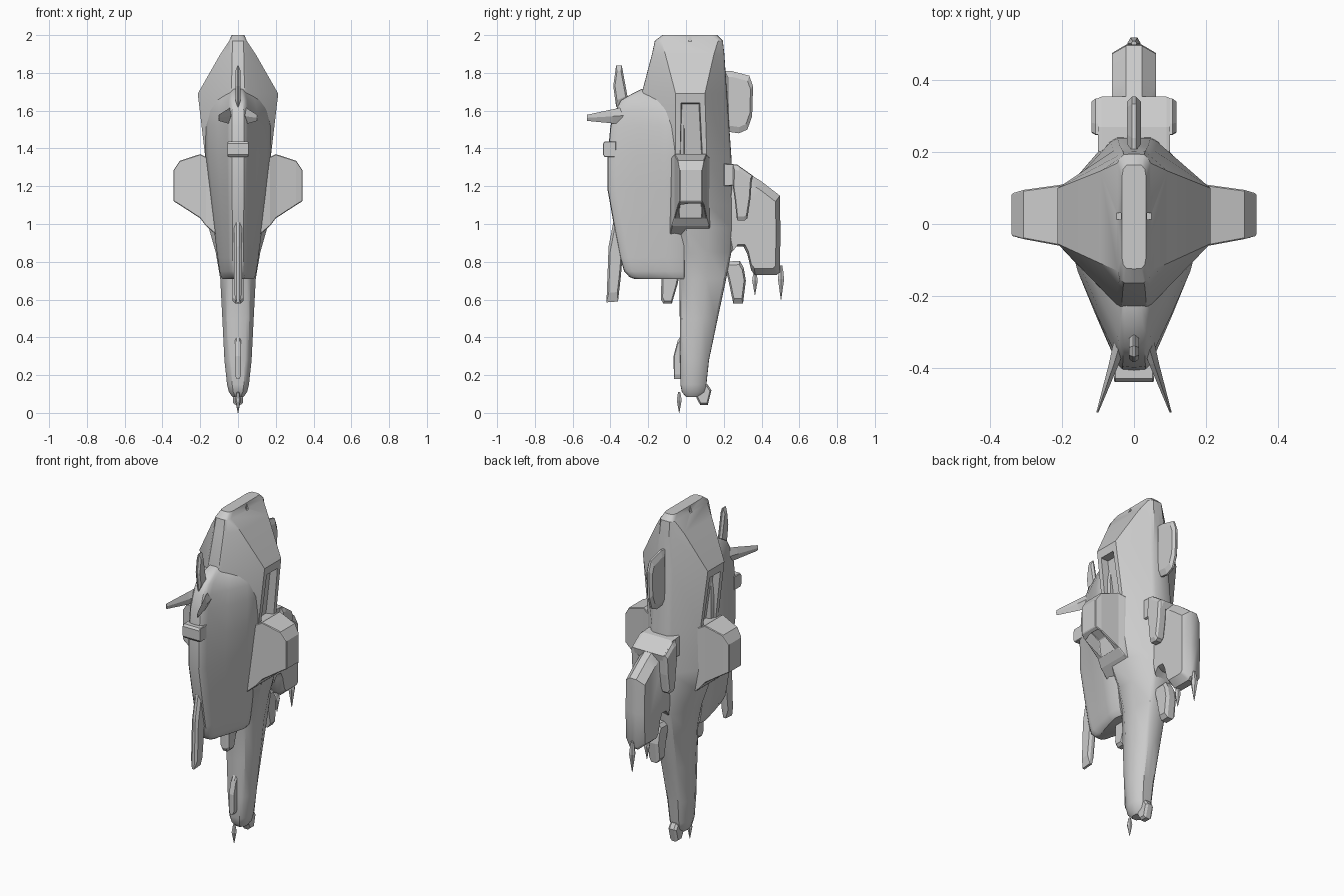
import bpy, bmesh, math


def loft(name, rings, smooth=35, mirror=False):
    """Skin a list of equal-length closed rings and cap both ends."""
    bm = bmesh.new()
    vs = [[bm.verts.new(p) for p in r] for r in rings]
    n = len(rings[0])
    for a, b in zip(vs, vs[1:]):
        for i in range(n):
            j = (i + 1) % n
            bm.faces.new((a[i], a[j], b[j], b[i]))
    bm.faces.new(vs[0])
    bm.faces.new(vs[-1])
    bmesh.ops.recalc_face_normals(bm, faces=bm.faces)
    me = bpy.data.meshes.new(name)
    bm.to_mesh(me)
    bm.free()
    ob = bpy.data.objects.new(name, me)
    bpy.context.collection.objects.link(ob)
    if mirror:
        m = ob.modifiers.new("mirror", 'MIRROR')
        m.use_mirror_merge = False
    if smooth:
        shade(ob, smooth)
    return ob


def shade(ob, angle):
    bpy.ops.object.select_all(action='DESELECT')
    ob.select_set(True)
    bpy.context.view_layer.objects.active = ob
    bpy.ops.object.shade_smooth_by_angle(angle=math.radians(angle))


def plate(name, pts, half, cham=0.5, shrink=0.75, x=0.0, mirror=False, smooth=0):
    """Side-view (y, z) outline thickened along x with chamfered faces."""
    cy = sum(p[0] for p in pts) / len(pts)
    cz = sum(p[1] for p in pts) / len(pts)
    rings = []
    for dx, s in ((-half, shrink), (-half * cham, 1), (half * cham, 1), (half, shrink)):
        rings.append([(x + dx, cy + (p[0] - cy) * s, cz + (p[1] - cz) * s) for p in pts])
    return loft(name, rings, smooth, mirror)


def spike(name, y, z0, z1, r):
    rings = []
    for t, k in ((0, .08), (.6, 1), (.85, .7), (1, .4)):
        z = z0 + (z1 - z0) * t
        rings.append([(r * k * math.cos(a * math.pi / 3), y + r * k * math.sin(a * math.pi / 3), z)
                      for a in range(6)])
    return loft(name, rings, 0)


def section(half, z):
    """Mirror a half outline (front centre to rear centre) into a ring."""
    return [(x, y, z) for x, y in half] + [(-x, y, z) for x, y in half[-2:0:-1]]


def cut(ob, cutter):
    m = ob.modifiers.new("cut", 'BOOLEAN')
    m.operation = 'DIFFERENCE'
    m.object = cutter
    bpy.context.view_layer.objects.active = ob
    bpy.ops.object.modifier_apply(modifier="cut")
    bpy.data.objects.remove(cutter)


# main hull and tail: z, front y, front w, side w, side y front/rear, rear y, rear w
main = [(2.0, -.125, .030, .034, -.09, .13, .165, .030),
        (1.97, -.165, .040, .046, -.13, .17, .195, .040),
        (1.90, -.180, .044, .093, -.11, .148, .203, .044),
        (1.69, -.235, .050, .213, -.055, .10, .217, .056),
        (1.36, -.230, .060, .174, -.055, .11, .240, .066),
        (1.10, -.150, .070, .170, -.03, .12, .250, .068),
        (0.98, -.100, .075, .155, .00, .12, .250, .068),
        (0.85, -.060, .072, .118, .02, .12, .240, .064),
        (0.71, -.035, .065, .094, .03, .11, .213, .058),
        (0.50, -.033, .060, .083, .03, .09, .168, .052),
        (0.28, -.031, .054, .072, .02, .07, .122, .046),
        (0.15, -.030, .044, .058, .02, .06, .108, .040),
        (0.11, -.022, .036, .048, .02, .06, .100, .032),
        (0.085, .000, .020, .030, .02, .05, .080, .020)]
hull = loft("main_hull", [section([(0, f), (fw * .7, f + .001), (fw, f + .012), (sw, sf), (sw, sr),
                                   (rw, r - .012), (rw * .7, r - .001), (0, r)], z)
                          for z, f, fw, sw, sf, sr, r, rw in main], 0)

# side intake recesses and ridge notches
for s in (1, -1):
    rings = []
    for z, x0, x1, ya, yb in ((1.655, .165, .3, -.037, .083), (1.37, .125, .3, -.042, .098)):
        rings.append([(s * x0, ya + .015, z - .02), (s * x1, ya, z), (s * x1, yb, z), (s * x0, yb - .015, z - .02)])
    cut(hull, loft("intake_cutter", rings, 0))
    cut(hull, loft("notch_cutter", [[(s * .036, .012, z), (s * .08, .012, z), (s * .08, .03, z),
                                     (s * .036, .03, z)] for z in (1.965, 2.05)], 0))
shade(hull, 32)

# deep forward hull: z, front y, keel w, side w
fore = [(1.715, -.235, .030, .08), (1.69, -.285, .038, .115), (1.655, -.345, .044, .145),
        (1.60, -.375, .047, .165), (1.52, -.400, .049, .176), (1.36, -.415, .050, .173),
        (1.18, -.415, .048, .152), (1.00, -.383, .046, .131), (0.82, -.348, .044, .108),
        (0.75, -.328, .042, .098), (0.72, -.300, .036, .090), (0.71, -.275, .030, .083)]
loft("forward_hull", [section([(0, f), (k * .65, f + .003), (k * .95, f + .018), (k * 1.12, f + .045),
                               (k + (w - k) * .45, f * .62), (k + (w - k) * .85, f * .33),
                               (w, -.06), (w * .9, -.01), (0, 0)], z)
                      for z, f, k, w in fore], 38)

# wing pods with a recessed outlet underneath
wing = loft("wing_pod", [[(x, a, zt), (x, b, zt), (x, b, zb), (x, a, zb)] for x, a, b, zb, zt in
                         ((.10, -.09, .14, .93, 1.345), (.17, -.075, .122, .99, 1.355),
                          (.20, -.062, .110, 1.03, 1.37), (.308, -.042, .095, 1.10, 1.335),
                          (.341, -.033, .085, 1.12, 1.285))], 0)
outlet = [(.195, .99), (.328, 1.07), (.305, 1.18), (.215, 1.13)]
cut(wing, loft("outlet_cutter", [[(x, y, z) for x, z in outlet] for y in (-.035, .083)], 0))
m = wing.modifiers.new("bevel", 'BEVEL')
m.width, m.segments, m.limit_method, m.angle_limit = .006, 1, 'ANGLE', math.radians(50)
wing.modifiers.new("mirror", 'MIRROR')

# rear engine pod, its neck and hanging side tabs
plate("rear_pod", [(.23, 1.31), (.29, 1.295), (.40, 1.225), (.497, 1.15), (.50, .95), (.497, .745),
                   (.48, .73), (.365, .73), (.345, .755), (.325, .84), (.305, .88), (.26, .88),
                   (.23, .84), (.20, 1.0)], .062, .35, .84, smooth=40)
plate("neck_bridge", [(.20, 1.32), (.27, 1.315), (.355, 1.255), (.345, 1.21), (.20, 1.20)], .10, .9, .95)
plate("neck_tab", [(.25, 1.31), (.28, 1.305), (.35, 1.255), (.342, 1.14), (.325, 1.03),
                   (.31, 1.018), (.27, 1.02), (.258, 1.13), (.248, 1.20)], .028, .6, .85, x=.09, mirror=True)

# fins
plate("dorsal_fin", [(.205, 1.81), (.24, 1.81), (.335, 1.785), (.355, 1.73), (.35, 1.57), (.325, 1.50),
                     (.28, 1.48), (.21, 1.49)], .019, .3, .8)
plate("rear_lower_fin", [(.20, .80), (.285, .805), (.305, .77), (.317, .70), (.302, .58), (.25, .58),
                         (.225, .70)], .035, .5, .8)
plate("tail_end_fin", [(.06, .14), (.115, .15), (.135, .12), (.115, .042), (.075, .042), (.055, .08)],
      .026, .5, .8)
plate("fore_top_fin", [(-.37, 1.84), (-.34, 1.84), (-.305, 1.65), (-.37, 1.62), (-.385, 1.73)],
      .014, .2, .7)
plate("fore_low_fin", [(-.375, 1.06), (-.41, .88), (-.421, .585), (-.36, .59), (-.345, .72), (-.33, .90)],
      .021, .35, .75)
plate("belly_fin", [(-.13, .75), (-.132, .60), (-.12, .578), (-.075, .578), (-.045, .68), (-.03, .75)],
      .028, .5, .8)
plate("tail_front_fin", [(-.025, .41), (-.045, .38), (-.066, .30), (-.064, .18), (-.02, .18)], .016, .5, .8)

# forward whisker blades
loft("whisker_blade", [[(x - w, y, z), (x, y, z + h), (x + w, y, z), (x, y, z - h)]
                       for x, y, z, w, h in ((.035, -.32, 1.575, .02, .045), (.056, -.39, 1.57, .014, .037),
                                             (.102, -.525, 1.562, .003, .016))], 0, mirror=True)

# keel block
plate("keel_block", [(-.44, 1.425), (-.43, 1.437), (-.37, 1.437), (-.37, 1.355), (-.43, 1.355),
                     (-.44, 1.367)], .056, .93, .92)

# antenna spikes
spike("tail_spike", -.036, 0, .11, .015)
spike("pod_spike_inner", .365, .625, .75, .017)
spike("pod_spike_outer", .503, .60, .78, .019)
